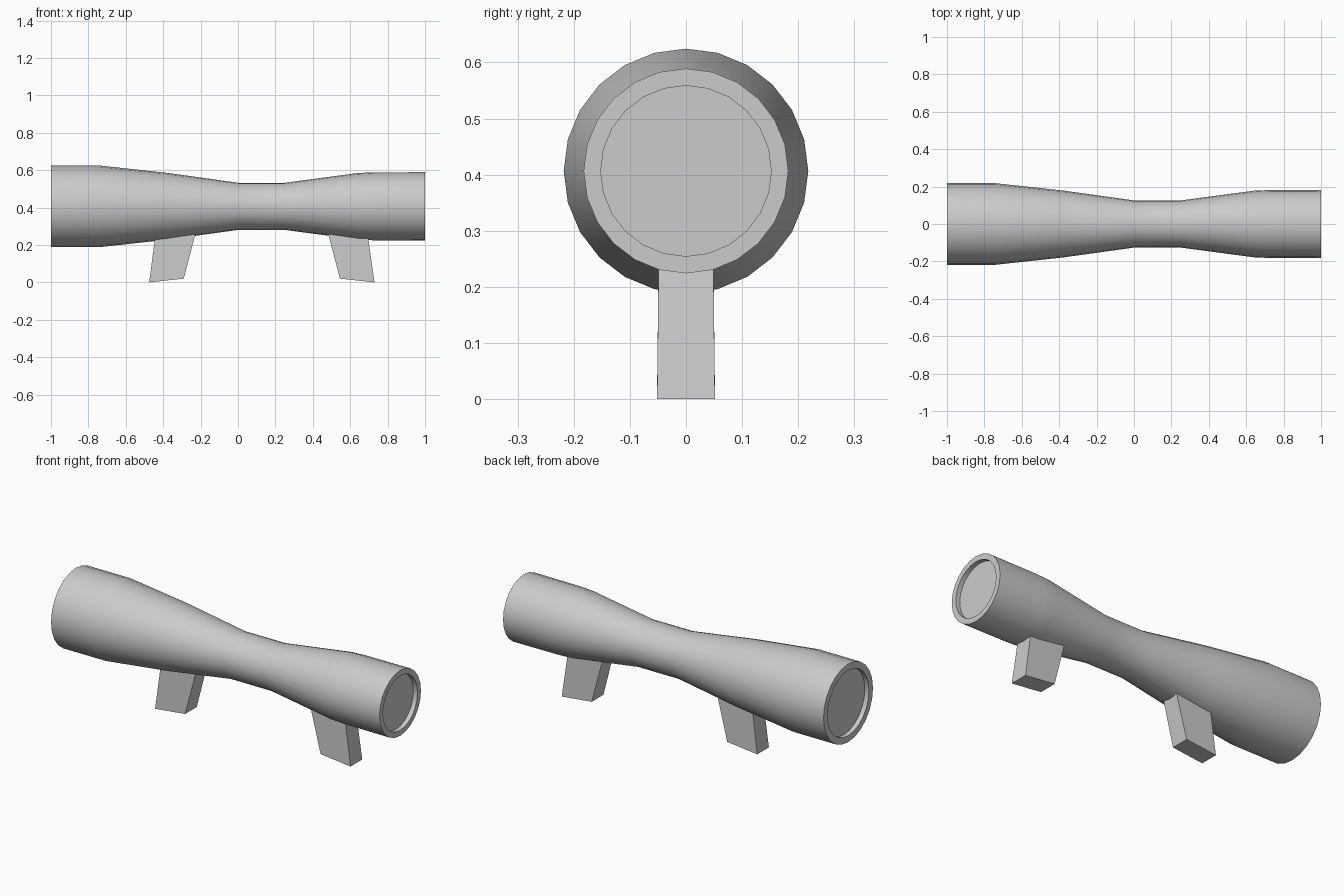
import bpy, bmesh
from math import sin, cos, pi, radians

if "Cube" in bpy.data.objects:
    bpy.data.objects.remove(bpy.data.objects["Cube"])

SIDES = 24
AXIS_Z = 0.4065


def make_object(name, bm):
    bmesh.ops.recalc_face_normals(bm, faces=bm.faces)
    mesh = bpy.data.meshes.new(name)
    bm.to_mesh(mesh)
    bm.free()
    obj = bpy.data.objects.new(name, mesh)
    bpy.context.collection.objects.link(obj)
    return obj


def lathe_x(name, profile):
    """Revolve (x, radius) points around the tube axis and cap both ends."""
    bm = bmesh.new()
    rings = [[bm.verts.new((x, r * sin(2 * pi * i / SIDES),
                            AXIS_Z + r * cos(2 * pi * i / SIDES)))
              for i in range(SIDES)] for x, r in profile]
    for a, b in zip(rings, rings[1:]):
        for i in range(SIDES):
            j = (i + 1) % SIDES
            bm.faces.new((a[i], a[j], b[j], b[i]))
    bm.faces.new(rings[0])
    bm.faces.new(rings[-1])
    return make_object(name, bm)


def make_leg(name, outline):
    """Block from a side outline (x, z), slightly narrower at the top."""
    bm = bmesh.new()
    front, back = [[bm.verts.new((x, s * (0.0515 if z < 0.1 else 0.0485), z))
                    for x, z in outline] for s in (-1, 1)]
    bm.faces.new(front)
    bm.faces.new(back)
    n = len(outline)
    for i in range(n):
        j = (i + 1) % n
        bm.faces.new((front[i], front[j], back[j], back[i]))
    return make_object(name, bm)


# Waisted scope tube with a shallow lens recess at each end
tube = lathe_x("scope_tube", [
    (-0.975, 0.182), (-1, 0.182), (-1, 0.218), (-0.74, 0.218),
    (-0.38, 0.179), (0, 0.126), (0.25, 0.126), (0.64, 0.178),
    (0.72, 0.1815), (1, 0.1825), (1, 0.152), (0.975, 0.152)])
bpy.context.view_layer.objects.active = tube
tube.select_set(True)
bpy.ops.object.shade_smooth_by_angle(angle=radians(30))

# Splayed mounting legs, tops sunk into the tube
make_leg("left_leg", [(-0.475, 0), (-0.29, 0.02), (-0.222, 0.28), (-0.438, 0.28)])
make_leg("right_leg", [(0.545, 0.02), (0.73, 0), (0.69, 0.28), (0.477, 0.28)])
